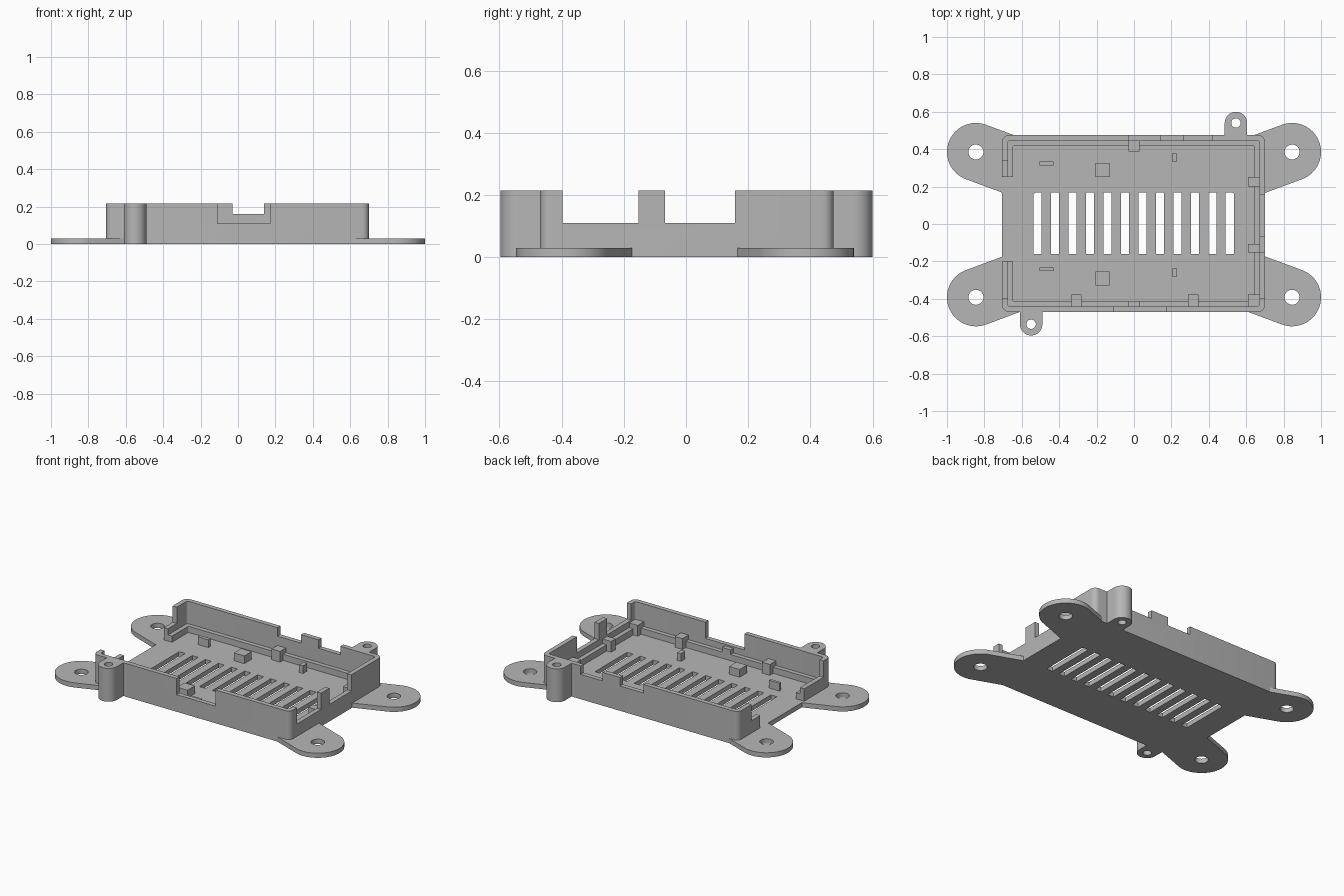
import bpy, bmesh
from math import pi, cos, sin, atan2

cube = bpy.data.objects.get("Cube")
if cube:
    bpy.data.objects.remove(cube)

grey = bpy.data.materials.new("plain_grey")
grey.use_nodes = True
grey.diffuse_color = (0.47, 0.47, 0.47, 1)
grey.node_tree.nodes["Principled BSDF"].inputs["Base Color"].default_value = (0.47, 0.47, 0.47, 1)


def arc(cx, cy, r, start, end, n):
    """Points along an arc."""
    steps = [start + (end - start) * i / n for i in range(n + 1)]
    return [(cx + r * cos(a), cy + r * sin(a)) for a in steps]


def circle(cx, cy, r):
    return arc(cx, cy, r, 0, 2 * pi, 40)[:-1]


def rect(x0, x1, y0, y1):
    return [(x0, y0), (x1, y0), (x1, y1), (x0, y1)]


def case_outline(inset, r):
    """Rounded rectangle of the case, moved inward."""
    x0, x1, y0, y1 = -0.705 + inset, 0.70 - inset, -0.47 + inset, 0.475 - inset
    corners = [(x1 - r, y1 - r), (x0 + r, y1 - r), (x0 + r, y0 + r), (x1 - r, y0 + r)]
    pts = []
    for i, (cx, cy) in enumerate(corners):
        pts += arc(cx, cy, r, i * pi / 2, (i + 1) * pi / 2, 6)
    return pts


def prism(name, outlines, z0, z1):
    """Upright solid from an outline and its holes."""
    curve = bpy.data.curves.new(name, "CURVE")
    curve.dimensions = "2D"
    curve.fill_mode = "BOTH"
    curve.extrude = (z1 - z0) / 2
    for pts in outlines:
        spline = curve.splines.new("POLY")
        spline.points.add(len(pts) - 1)
        for p, (x, y) in zip(spline.points, pts):
            p.co = (x, y, 0, 1)
        spline.use_cyclic_u = True
    temp = bpy.data.objects.new(name, curve)
    bpy.context.collection.objects.link(temp)
    bpy.context.view_layer.update()
    graph = bpy.context.evaluated_depsgraph_get()
    mesh = bpy.data.meshes.new_from_object(temp.evaluated_get(graph))
    bpy.data.objects.remove(temp)
    bm = bmesh.new()
    bm.from_mesh(mesh)
    bmesh.ops.remove_doubles(bm, verts=bm.verts, dist=0.0001)
    bmesh.ops.recalc_face_normals(bm, faces=bm.faces)
    bmesh.ops.translate(bm, verts=bm.verts, vec=(0, 0, (z0 + z1) / 2))
    bm.to_mesh(mesh)
    bm.free()
    mesh.materials.clear()
    mesh.materials.append(grey)
    obj = bpy.data.objects.new(name, mesh)
    bpy.context.collection.objects.link(obj)
    return obj


def block(name, x0, x1, y0, y1, z0, z1):
    return prism(name, [rect(x0, x1, y0, y1)], z0, z1)


def cut(obj, *box):
    """Remove a box from a part."""
    cutter = block("cutter", *box)
    cutter.hide_render = True
    mod = obj.modifiers.new("cut", "BOOLEAN")
    mod.operation = "DIFFERENCE"
    mod.solver = "EXACT"
    mod.object = cutter
    bpy.context.view_layer.update()
    graph = bpy.context.evaluated_depsgraph_get()
    mesh = bpy.data.meshes.new_from_object(obj.evaluated_get(graph))
    obj.modifiers.clear()
    obj.data = mesh
    bpy.data.objects.remove(cutter)


BASE, LEDGE, LOW, TOP = 0.03, 0.07, 0.11, 0.215

# Floor with a row of vent slots
slots = [rect(-0.538 + 0.0935 * i, -0.495 + 0.0935 * i, -0.16, 0.168) for i in range(12)]
prism("floor", [case_outline(0, 0.035)] + slots, 0, BASE)

# Outer walls with connector openings
walls = prism("walls", [case_outline(0, 0.035), case_outline(0.03, 0.012)], BASE, TOP)
cut(walls, -0.11, 0.17, -0.6, -0.43, LOW, 0.3)       # front
cut(walls, -0.03, 0.14, 0.43, 0.6, 0.16, 0.3)        # back
cut(walls, 0.265, 0.42, 0.43, 0.6, 0.16, 0.3)
cut(walls, 0.65, 0.8, -0.397, -0.153, LOW, 0.3)      # left end, beside the tab
cut(walls, 0.65, 0.8, -0.067, 0.157, LOW, 0.3)
cut(walls, -0.8, -0.655, -0.397, 0.34, LOW, 0.3)     # right end, stepped
cut(walls, -0.8, -0.655, -0.20, 0.25, -0.1, 0.3)

# Inner ledge, open at the same end as the walls
ledge = prism("ledge", [case_outline(0.03, 0.012), case_outline(0.058, 0.005)], BASE, LEDGE)
cut(ledge, -0.8, -0.6, -0.20, 0.25, -0.1, 0.3)

# Support blocks on the ledge
supports = [(-0.03, 0.03, 0.387, 0.447), (-0.335, -0.28, -0.442, -0.378),
            (0.29, 0.345, -0.442, -0.378), (-0.03, 0.03, -0.442, -0.412),
            (0.61, 0.672, 0.20, 0.25), (0.61, 0.672, -0.153, -0.107),
            (0.61, 0.672, -0.442, -0.378)]
for area in supports:
    block("ledge_support", *area, BASE, 0.1)

# Posts standing on the floor
posts = [(-0.505, -0.43, 0.312, 0.334), (-0.505, -0.43, -0.25, -0.232),
         (-0.205, -0.13, 0.25, 0.325), (-0.205, -0.13, -0.33, -0.255),
         (0.203, 0.23, 0.335, 0.378), (0.203, 0.23, -0.282, -0.238)]
for area in posts:
    block("floor_post", *area, BASE, 0.08)

# Four mounting ears, slanting out from the corners
for sx in (-1, 1):
    for cy in (-0.392, 0.385):
        sy = 1 if cy > 0 else -1
        cx, r = sx * 0.845, 0.155
        dx, dy = -sx * 0.235, -sy * 0.087
        a = atan2(dy, dx)
        ear = arc(cx, cy, r, a + pi / 2, a + 3 * pi / 2, 32)
        ear += arc(cx + dx, cy + dy, r, a - pi / 2, a + pi / 2, 24)
        prism("mounting_ear", [ear, circle(cx, cy, 0.04)], 0, BASE)

# Two screw bosses at opposite corners
for x, y, inner in ((0.545, 0.54, 0.46), (-0.55, -0.536, -0.455)):
    start = 0 if y > 0 else pi
    outline = arc(x, y, 0.06, start, start + pi, 24)
    outline += [(outline[-1][0], inner), (outline[0][0], inner)]
    prism("screw_boss", [outline, circle(x, y, 0.025)], 0, TOP)

# Smooth the curved sides and keep the corners crisp
bpy.ops.object.select_all(action="DESELECT")
for obj in bpy.context.scene.objects:
    if obj.type == "MESH" and grey.name in obj.data.materials:
        obj.select_set(True)
        bpy.context.view_layer.objects.active = obj
bpy.ops.object.shade_smooth_by_angle(angle=pi / 6)
